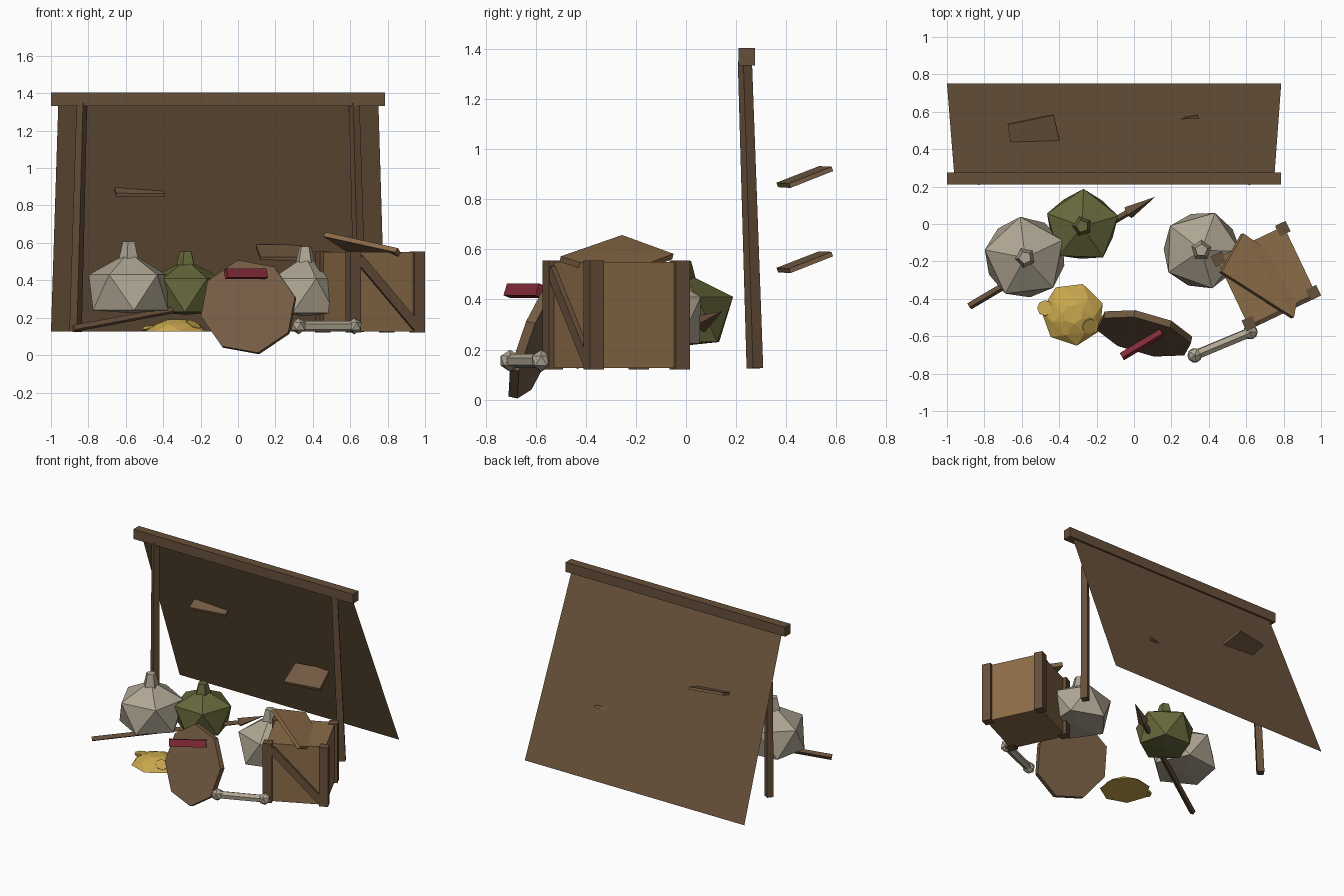
import bpy, bmesh
from math import radians, sin, cos
from mathutils import Vector, Matrix

old = bpy.data.objects.get("Cube")
if old:
    bpy.data.objects.remove(old, do_unlink=True)


def material(name, rgb):
    m = bpy.data.materials.new(name)
    m.use_nodes = True
    m.diffuse_color = (*rgb, 1)
    m.node_tree.nodes["Principled BSDF"].inputs["Base Color"].default_value = (*rgb, 1)
    return m


CANVAS = material("canvas brown", (.147, .09, .047))
WOOD = material("dark wood", (.134, .079, .042))
PLANK = material("plank brown", (.177, .107, .057))
CRATE = material("crate tan", (.26, .15, .065))
SACK = material("sack grey", (.43, .38, .29))
GREEN = material("sack green", (.135, .137, .045))
GOLD = material("gold", (.58, .385, .075))
RED = material("red", (.23, .025, .04))


def finish(bm, name, mat):
    bmesh.ops.recalc_face_normals(bm, faces=bm.faces)
    mesh = bpy.data.meshes.new(name)
    bm.to_mesh(mesh)
    bm.free()
    mesh.materials.append(mat)
    ob = bpy.data.objects.new(name, mesh)
    bpy.context.collection.objects.link(ob)


def hull(name, points, mat):
    """Faceted convex solid around a few points."""
    bm = bmesh.new()
    for p in points:
        bm.verts.new(p)
    bmesh.ops.convex_hull(bm, input=bm.verts)
    loose = [v for v in bm.verts if not v.link_faces]
    bmesh.ops.delete(bm, geom=loose, context='VERTS')
    bmesh.ops.dissolve_limit(bm, angle_limit=radians(1), verts=bm.verts, edges=bm.edges)
    finish(bm, name, mat)


def prism(name, a, b, r0, r1, sides, mat, roll=0):
    """Straight or tapered bar from point a to point b."""
    a, b = Vector(a), Vector(b)
    d = b - a
    bm = bmesh.new()
    bmesh.ops.create_cone(bm, cap_ends=True, segments=sides, radius1=r0, radius2=r1, depth=d.length)
    turn = Vector((0, 0, 1)).rotation_difference(d).to_matrix().to_4x4()
    place = Matrix.Translation((a + b) / 2) @ turn @ Matrix.Rotation(radians(roll), 4, 'Z')
    bmesh.ops.transform(bm, matrix=place, verts=bm.verts)
    finish(bm, name, mat)


def box(name, size, mat, place):
    bm = bmesh.new()
    bmesh.ops.create_cube(bm, size=1)
    bmesh.ops.transform(bm, matrix=place @ Matrix.Diagonal((*size, 1)), verts=bm.verts)
    finish(bm, name, mat)


def ring(c, r, z, n, phase=0):
    angles = [radians(phase + 360 * i / n) for i in range(n)]
    return [Vector((c[0] + r * cos(t), c[1] + r * sin(t), z)) for t in angles]


def slab(name, corners, offset, mat):
    corners = [Vector(c) for c in corners]
    hull(name, corners + [c + Vector(offset) for c in corners], mat)


# Lean-to: sheet, ridge beam, two splayed posts
bm = bmesh.new()
bm.faces.new([bm.verts.new(p) for p in
              [(-1, .75, .127), (.787, .75, .127), (.75, .246, 1.37), (-.96, .246, 1.37)]])
finish(bm, "shelter_sheet", CANVAS)
box("ridge_beam", (1.787, .065, .07), WOOD, Matrix.Translation((-.1065, .243, 1.368)))
for side, label in ((-1, "right"), (1, "left")):
    mid = -.1065
    prism(label + "_post", (mid + side * .762, .275, .125), (mid + side * .728, .235, 1.35),
          .034, .029, 4, WOOD, 45 + side * 33)

# Loose boards stuck through the sheet
for name, dx, dz in (("upper_patch_board", 0, 0), ("lower_patch_board", .77, -.34)):
    shape = [(-.675, .537, .914), (-.43, .587, .912), (-.39, .417, .845), (-.65, .367, .848)]
    slab(name, [(x + dx, y, z + dz) for x, y, z in shape], (0, -.006, .018), PLANK)


# Tied sacks
def sack(name, c, r, taper, low, high, apex, top, phase, mat):
    points = ring(c, r, high, 5, phase) + ring(c, r * taper, low, 5, phase + 36)
    hull(name, points + [Vector((*c, apex)), Vector((*c, low - .015))], mat)
    prism(name + "_neck", (*c, apex - .035), (*c, top), .055, .034, 5, mat, phase)


sack("right_sack", (-.582, -.18), .22, .97, .24, .43, .55, .607, 25, SACK)
sack("green_sack", (-.277, -.012), .2, .87, .23, .41, .51, .553, 16, GREEN)
sack("left_sack", (.36, -.14), .212, .95, .225, .41, .53, .58, 70, SACK)

# Spear under the sacks
prism("spear_shaft", (-.88, -.44, .142), (-.02, .068, .302), .02, .018, 4, WOOD, 45)
prism("spear_head", (-.032, .06, .301), (.11, .143, .352), .036, .001, 4, WOOD, 45)

# Crate with corner posts, front brace and slipped lid
base = Matrix.Translation((.706, -.278, .338)) @ Matrix.Rotation(radians(25.5), 4, 'Z')
box("crate_body", (.4, .4, .424), CRATE, base)
for sx in (-1, 1):
    for sy in (-1, 1):
        box("crate_corner_post", (.062, .062, .434), WOOD,
            base @ Matrix.Translation((sx * .19, sy * .19, 0)))
box("crate_brace", (.05, .025, .5), WOOD,
    base @ Matrix.Translation((.006, -.208, -.005)) @ Matrix.Rotation(radians(-43), 4, 'Y'))
slab("crate_lid", [(.47, -.255, .657), (.855, -.5, .572), (.9, -.27, .5), (.585, -.05, .582)],
     (-.015, -.005, -.022), CRATE)

# Leaning octagonal shield with its crossbar
face = []
for i in range(8):
    t = radians(-78 + 45 * i)
    x, z = .053 + .257 * cos(t), .26 + .253 * sin(t)
    face.append((x, -.69 - .22 * x + .38 * z, z))
slab("shield", face, (.007, .036, -.008), PLANK)
box("shield_grip", (.25, .03, .05), RED,
    Matrix.Translation((.042, -.645, .435)) @ Matrix.Rotation(radians(31), 4, 'Z')
    @ Matrix.Rotation(radians(-19), 4, 'X'))

# Bone
ends = [(.325, -.702, .155), (.622, -.578, .155)]
prism("bone_shaft", *ends, .028, .028, 6, SACK)
for e in ends:
    bm = bmesh.new()
    bmesh.ops.create_icosphere(bm, subdivisions=1, radius=.044)
    bmesh.ops.translate(bm, vec=e, verts=bm.verts)
    finish(bm, "bone_knob", SACK)

# Gold heap with loose coins at its sides
heap = (-.327, -.482)
hull("gold_heap", ring(heap, .17, .127, 7, 20) + ring(heap, .118, .165, 7, 46)
     + ring(heap, .052, .19, 7, 20), GOLD)
coins = [((-.475, -.45, .145), (-.1, .1)), ((-.24, -.545, .16), (.5, -.4))]
for p, tilt in coins:
    axis = Vector((*tilt, 1)).normalized() * .016
    prism("coin", Vector(p) - axis / 2, Vector(p) + axis / 2, .042, .042, 8, GOLD)
